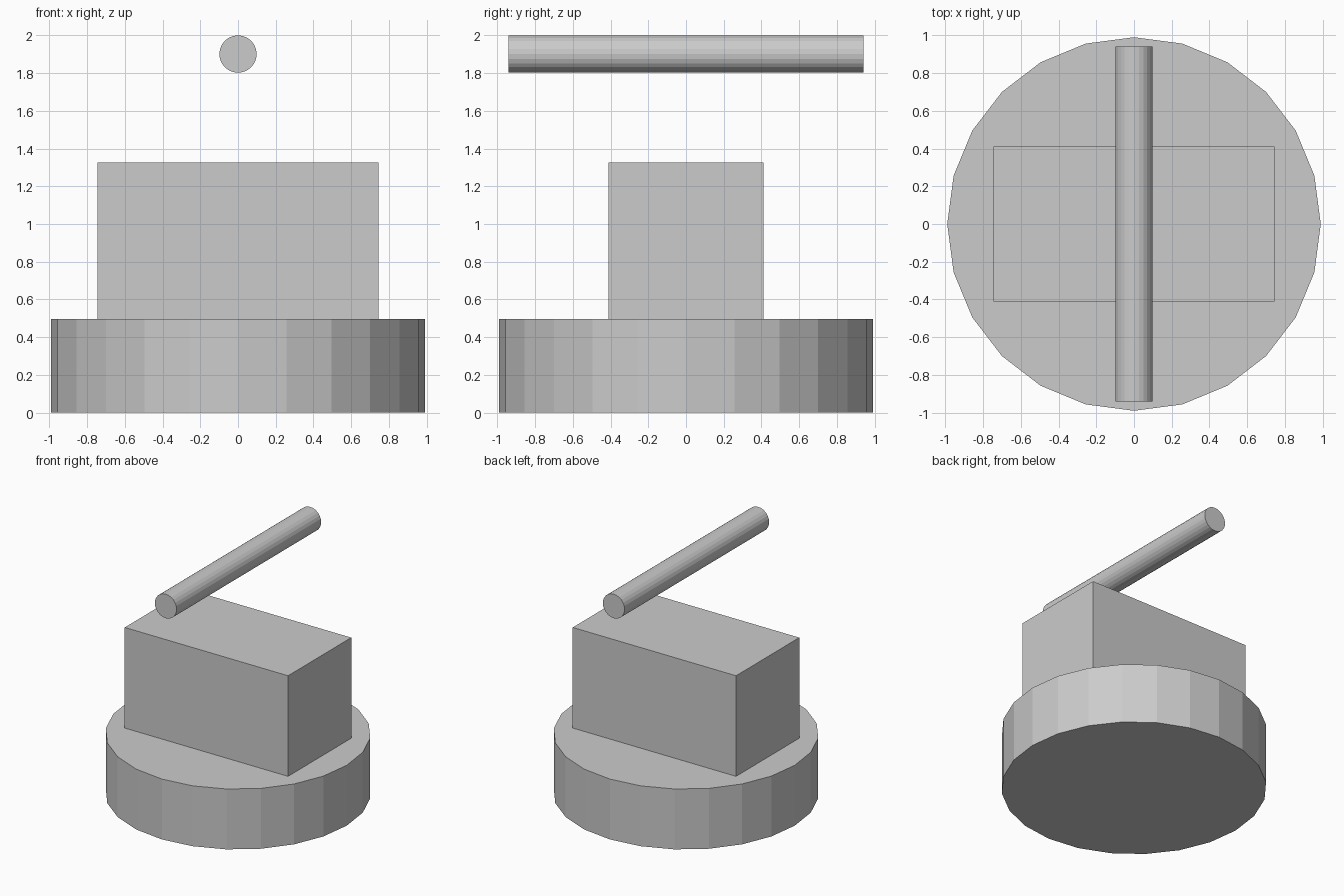
import bpy
from math import pi

if "Cube" in bpy.data.objects:
    bpy.data.objects.remove(bpy.data.objects["Cube"])


def cylinder(name, radius, depth, location, rotation=(0, 0, 0), sides=24):
    bpy.ops.mesh.primitive_cylinder_add(vertices=sides, radius=radius, depth=depth,
                                        location=location, rotation=rotation)
    bpy.context.object.name = name


BASE_TOP, BLOCK_TOP = 0.497, 1.325

# Round base
cylinder("round_base", 0.99, BASE_TOP, (0, 0, BASE_TOP / 2))

# Block standing on the base
bpy.ops.mesh.primitive_cube_add(size=1, location=(0, 0, (BASE_TOP + BLOCK_TOP) / 2))
block = bpy.context.object
block.name = "block"
block.scale = (1.487, 0.822, BLOCK_TOP - BASE_TOP)
bpy.ops.object.transform_apply(location=False, rotation=False, scale=True)

# Floating rod running front to back
cylinder("rod", 0.099, 1.88, (0, 0, 1.901), (pi / 2, 0, 0))
